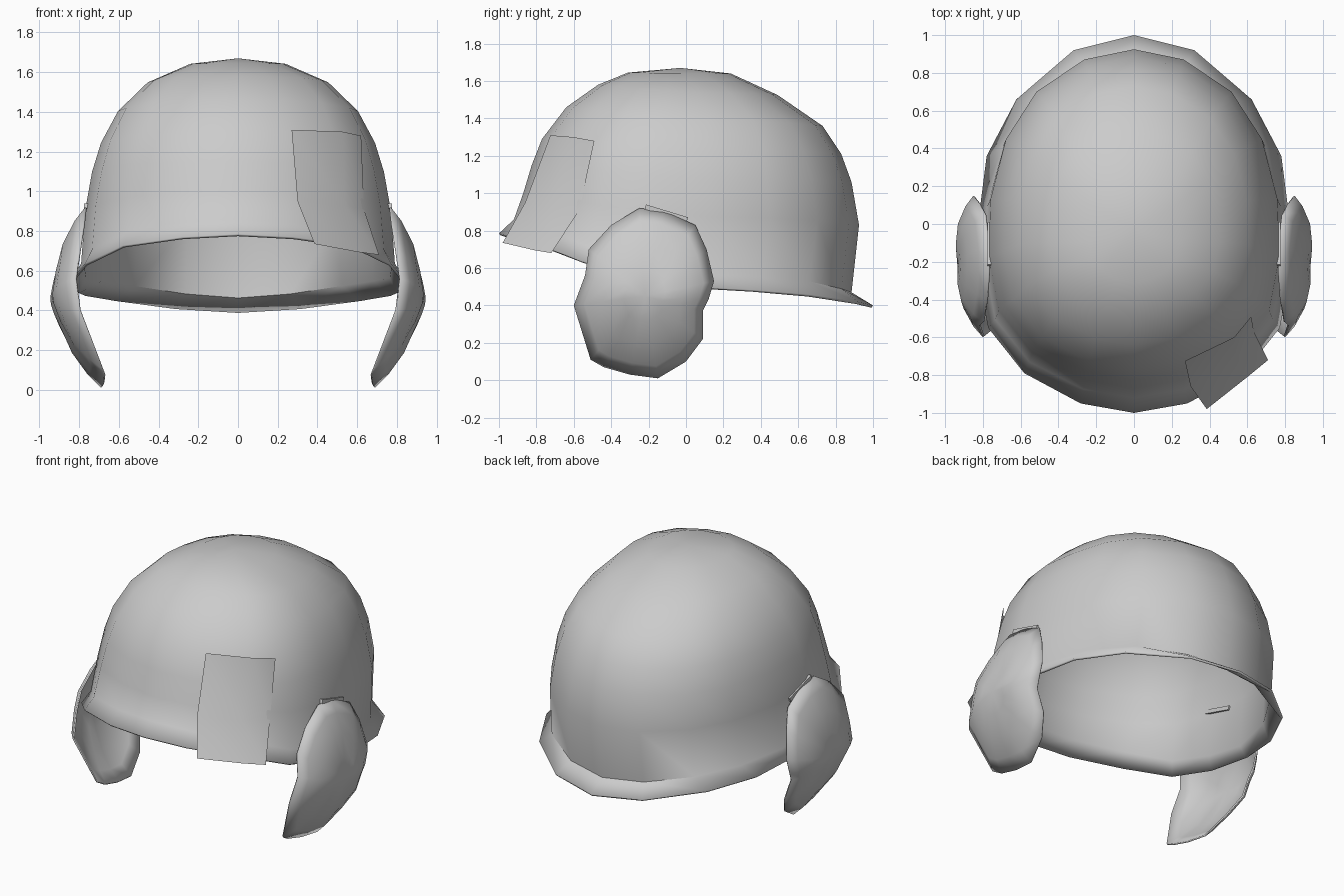
import bpy, math
from mathutils import Vector

if "Cube" in bpy.data.objects:
    bpy.data.objects.remove(bpy.data.objects["Cube"])


def make(name, verts, faces, inside, thickness, angle=50):
    """Mesh with outward faces, a thin wall and smooth shading."""
    me = bpy.data.meshes.new(name)
    me.from_pydata(verts, [], faces)
    me.update()
    out = sum((p.center - Vector(inside)).dot(p.normal) * p.area for p in me.polygons)
    if out < 0:
        me.flip_normals()
    ob = bpy.data.objects.new(name, me)
    bpy.context.collection.objects.link(ob)
    if thickness:
        mod = ob.modifiers.new("wall", 'SOLIDIFY')
        mod.thickness = thickness
        mod.offset = -1
    bpy.ops.object.select_all(action='DESELECT')
    bpy.context.view_layer.objects.active = ob
    ob.select_set(True)
    bpy.ops.object.shade_smooth_by_angle(angle=math.radians(angle))
    return ob


def loft(rings, tip):
    """Closed rings joined by quads and finished with a fan to the tip."""
    n = len(rings[0])
    verts = [v for r in rings for v in r] + [tip]
    faces = []
    for k in range(len(rings) - 1):
        for i in range(n):
            j = (i + 1) % n
            faces.append((k * n + i, k * n + j, (k + 1) * n + j, (k + 1) * n + i))
    last = (len(rings) - 1) * n
    faces += [(last + i, last + (i + 1) % n, len(verts) - 1) for i in range(n)]
    return verts, faces


# Helmet shell: half outlines from back to front (width, depth and height fractions)
BRIM_S = [0, .385, .75, .94, .98, 1, .93, .70, .34, 0]
BRIM_T = [0, .04, .17, .32, .45, .625, .775, .895, .975, 1]
SHELL_S = [0, .34, .67, .88, .985, 1, .93, .70, .34, 0]
SHELL_T = [0, .03, .125, .265, .44, .61, .77, .895, .975, 1]
H = [0, .05, .15, .215, .25, .43, .61, .85, .96, 1]


def ring(s, t, w, yf, zf, yb, zb):
    half = [(w * a, yb + (yf - yb) * b, zb + (zf - zb) * h) for a, b, h in zip(s, t, H)]
    return half + [(-x, y, z) for x, y, z in half[-2:0:-1]]


# half width, front y, front z, back y, back z
levels = [(.79, -.92, .86, .885, .47), (.77, -.87, 1.0, .925, .83),
          (.735, -.825, 1.15, .885, 1.06), (.69, -.77, 1.29, .83, 1.21),
          (.605, -.64, 1.46, .73, 1.36), (.455, -.47, 1.58, .49, 1.525),
          (.24, -.31, 1.645, .24, 1.64)]
rings = [ring(BRIM_S, BRIM_T, .83, -1.0, .785, 1.0, .40)]
rings += [ring(SHELL_S, SHELL_T, *lv) for lv in levels]
make("helmet_shell", *loft(rings, (0, -.03, 1.67)), (0, 0, .9), .015)

# Front patch draped over the shell and brim
patch = [(.27, -.725, 1.31), (.53, -.60, 1.30), (.62, -.49, 1.28),
         (.30, -.86, .95), (.54, -.725, .93), (.635, -.57, .91),
         (.385, -.98, .735), (.60, -.81, .695), (.71, -.72, .68)]
patch_faces = [(r * 3 + c, r * 3 + c + 1, r * 3 + c + 4, r * 3 + c + 3)
               for r in range(2) for c in range(2)]
make("front_patch", patch, patch_faces, (0, 0, .9), 0)

# Ear guards: rim outline (x, y, z) bulging outward to a centre
RIM = [(.77, -.25, .92), (.77, -.12, .905), (.79, .05, .83), (.82, .11, .70),
       (.85, .15, .53), (.85, .12, .43), (.84, .09, .37), (.79, .09, .22),
       (.73, 0, .10), (.69, -.15, .01), (.68, -.30, .03), (.675, -.44, .07),
       (.69, -.51, .11), (.80, -.60, .40), (.82, -.54, .56), (.80, -.52, .70),
       (.78, -.40, .83)]
CENTRE = Vector((.81, -.22, .45))
for side, sx in (("right", 1), ("left", -1)):
    cup = []
    for r in (1, .85, .6, .3):
        pts = [CENTRE + (Vector(p) - CENTRE) * r for p in RIM]
        cup.append([(sx * (p.x + .125 * (1 - r ** 3)), p.y, p.z) for p in pts])
    make(side + "_ear_guard", *loft(cup, (sx * .935, -.22, .45)),
         (sx * .5, -.22, .45), .01)

    # Strap clip through the shell above each ear guard
    bpy.ops.mesh.primitive_cube_add(size=1, location=(sx * .758, -.105, .893),
                                    rotation=(math.radians(-17), 0, 0))
    clip = bpy.context.object
    clip.name = side + "_strap_clip"
    clip.scale = (.035, .235, .026)
